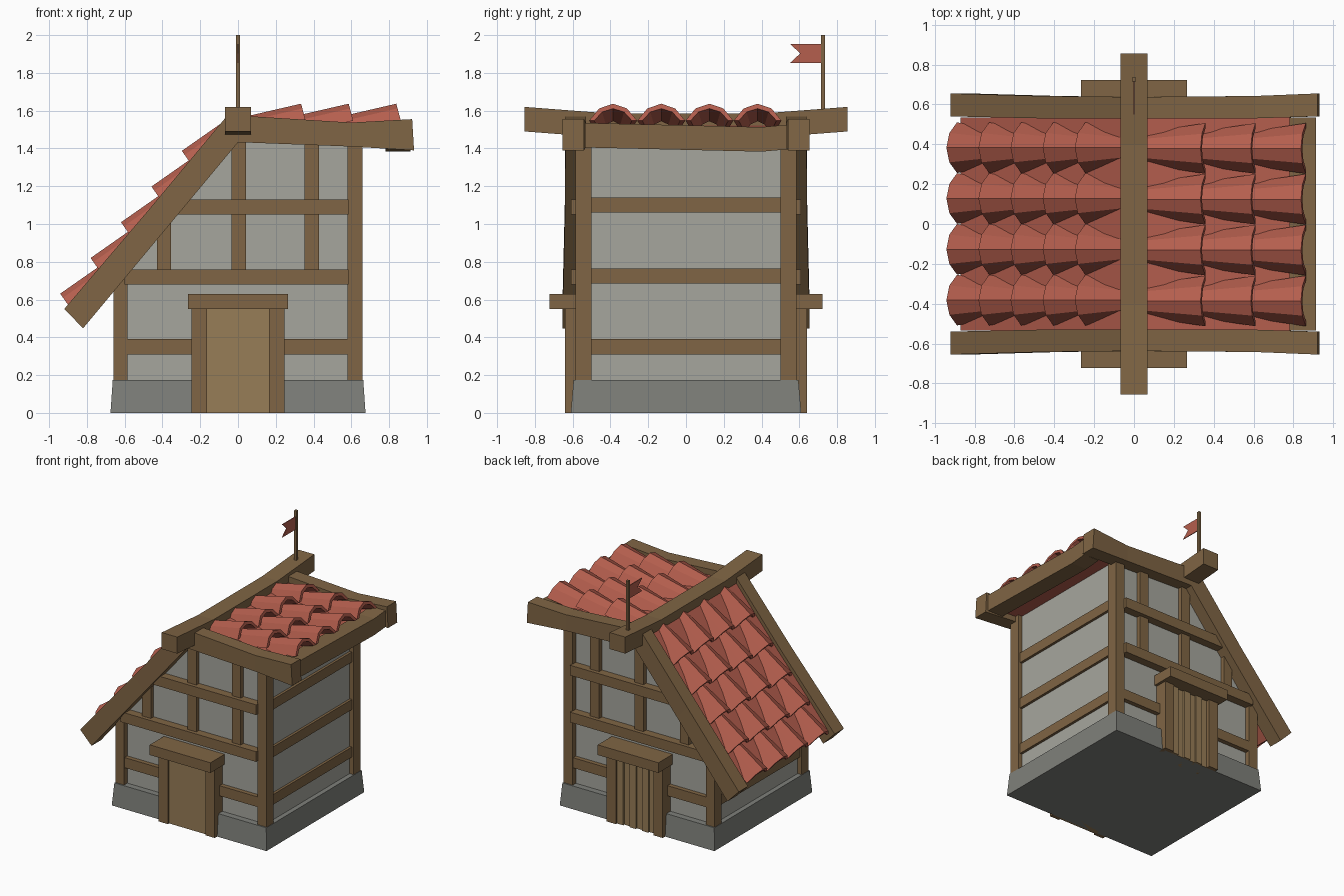
import bpy, bmesh, math

if "Cube" in bpy.data.objects:
    bpy.data.objects.remove(bpy.data.objects["Cube"])


def mat(name, rgb):
    m = bpy.data.materials.new(name)
    m.diffuse_color = (*rgb, 1)
    m.use_nodes = True
    m.node_tree.nodes["Principled BSDF"].inputs["Base Color"].default_value = m.diffuse_color
    return m


WOOD = mat("wood", (0.215, 0.13, 0.058))
DOOR = mat("door_wood", (0.31, 0.205, 0.095))
RED = mat("red_tile", (0.46, 0.112, 0.075))
PLASTER = mat("plaster", (0.38, 0.38, 0.34))
STONE = mat("stone", (0.21, 0.215, 0.195))


def loft(name, rings, material):
    """Closed solid through equal-length rings of points."""
    bm = bmesh.new()
    vs = [[bm.verts.new(p) for p in r] for r in rings]
    n = len(vs[0])
    for a, b in zip(vs, vs[1:]):
        for i in range(n):
            j = (i + 1) % n
            bm.faces.new((a[i], a[j], b[j], b[i]))
    bm.faces.new(vs[0])
    bm.faces.new(vs[-1][::-1])
    bmesh.ops.recalc_face_normals(bm, faces=bm.faces)
    me = bpy.data.meshes.new(name)
    bm.to_mesh(me)
    bm.free()
    me.materials.append(material)
    ob = bpy.data.objects.new(name, me)
    bpy.context.collection.objects.link(ob)
    return ob


def rect_y(y, x0, x1, z0, z1):
    return [(x0, y, z0), (x1, y, z0), (x1, y, z1), (x0, y, z1)]


def box(name, x0, x1, y0, y1, z0, z1, material=WOOD):
    return loft(name, [rect_y(y0, x0, x1, z0, z1), rect_y(y1, x0, x1, z0, z1)], material)


def prism(name, pts, y0, y1, material):
    """Profile in x-z, extruded along y."""
    return loft(name, [[(x, y, z) for x, z in pts] for y in (y0, y1)], material)


# Stone base, slightly tapered
loft("stone_base", [[(sx * w, sy * d, z) for sx, sy in ((-1, -1), (1, -1), (1, 1), (-1, 1))]
                    for w, d, z in ((0.675, 0.61, 0), (0.663, 0.595, 0.175))], STONE)

# Plaster walls
prism("walls", [(-0.625, 0.15), (0.625, 0.15), (0.625, 1.47), (0, 1.47), (-0.625, 0.735)],
      -0.545, 0.545, PLASTER)

# Timber frame and doorways, front (s=-1) and back (s=1)
for s, side in ((-1, "front"), (1, "back")):
    def timber(name, x0, x1, z0, z1, depth, inner=0.5, material=WOOD):
        box(f"{side}_{name}", x0, x1, s * inner, s * depth, z0, z1, material)

    timber("left_post", -0.66, -0.585, 0.17, 0.72, 0.585)
    timber("right_post", 0.58, 0.66, 0.17, 1.47, 0.585)
    timber("low_beam", -0.59, 0.585, 0.31, 0.39, 0.58)
    timber("middle_beam", -0.6, 0.585, 0.68, 0.76, 0.61)
    timber("high_beam", -0.32, 0.585, 1.05, 1.13, 0.61)
    timber("left_stud", -0.43, -0.355, 0.75, 1.02, 0.58)
    timber("centre_stud", -0.035, 0.042, 0.75, 1.47, 0.58)
    timber("right_stud", 0.352, 0.43, 0.75, 1.47, 0.58)
    timber("door_jamb_left", -0.245, -0.165, 0, 0.56, 0.64)
    timber("door_jamb_right", 0.165, 0.245, 0, 0.56, 0.64)
    timber("door_lintel", -0.265, 0.265, 0.55, 0.63, 0.722)

# Front door panel and planked back door
box("front_door", -0.165, 0.165, -0.625, -0.5, 0, 0.555, DOOR)
for i in range(6):
    x = -0.165 + i * 0.055
    box("back_door_plank", x, x + 0.055, 0.5, 0.612 + 0.014 * (i % 2), 0, 0.555, DOOR)

# Side wall beams
for z in (0.31, 0.685, 1.06):
    box("right_side_beam", 0.55, 0.645, -0.51, 0.51, z, z + 0.08)
box("left_side_beam", -0.645, -0.55, -0.51, 0.51, 0.31, 0.39)

# Roof panel under the tiles
prism("roof_panel", [(-0.87, 0.56), (-0.06, 1.525), (0.6, 1.505), (0.86, 1.51),
                     (0.86, 1.445), (0, 1.46), (-0.822, 0.522)], -0.535, 0.535, RED)

# Gable boards: (top x, top z, bottom x, bottom z, inner y, outer y)
BOARD = [(-0.92, 0.55, -0.82, 0.448, 0.54, 0.655), (-0.46, 1.09, -0.37, 0.988, 0.53, 0.642),
         (-0.06, 1.57, 0, 1.432, 0.53, 0.638), (0.07, 1.57, 0.03, 1.432, 0.53, 0.638),
         (0.6, 1.537, 0.6, 1.41, 0.53, 0.642), (0.922, 1.555, 0.932, 1.39, 0.54, 0.655)]
for s, side in ((-1, "front"), (1, "back")):
    loft(f"{side}_gable_board",
         [[(tx, s * i, tz), (tx, s * o, tz), (bx, s * o, bz), (bx, s * i, bz)]
          for tx, tz, bx, bz, i, o in BOARD], WOOD)

# Eave beam on the shallow side
loft("eave_beam", [rect_y(y, 0.78, 0.912, z, z + 0.13)
                   for y, z in ((-0.535, 1.405), (0.4, 1.383), (0.535, 1.395))], WOOD)

# Sagging ridge beam
loft("ridge_beam", [rect_y(y, -0.068, 0.068, z, z + 0.13)
                    for y, z in ((-0.855, 1.49), (-0.4, 1.455), (0.4, 1.455), (0.855, 1.49))], WOOD)


# Arched roof tiles, tapering up the slope
def tile(name, bx, bz, yc, up, tilt_end, length):
    arch = [(-1, 0), (-0.58, 0.72), (0, 1), (0.58, 0.72), (1, 0)]
    rings = []
    for u, ws in ((0, 1.0), (length, 0.66)):
        section = [(a * 0.127 * ws, b * 0.093) for a, b in arch]
        section += [(a * 0.1 * ws, b * 0.066) for a, b in arch[::-1]]
        rings.append([(bx + up[0] * u + tilt_end[0] * v, yc + w, bz + up[1] * u + tilt_end[1] * v)
                      for w, v in section])
    loft(name, rings, RED)


def direction(deg):
    return math.cos(math.radians(deg)), math.sin(math.radians(deg))


for col in range(4):
    y = -0.382 + col * 0.255
    for row in range(5):
        tile("steep_tile", -0.888 + row * 0.161, 0.555 + row * 0.189, y,
             direction(35), direction(125), 0.28)
    for row in range(3):
        tile("shallow_tile", 0.862 - row * 0.252, 1.547, y - 0.004,
             direction(180 + 13), direction(180 - 75), 0.295)

# Flag pole and swallow-tailed flag
box("flag_pole", -0.01, 0.01, 0.715, 0.735, 1.55, 2.0)
flag = [(0.72, 1.852), (0.55, 1.852), (0.605, 1.903), (0.55, 1.954), (0.72, 1.954)]
loft("flag", [[(x, y, z) for y, z in flag] for x in (-0.003, 0.003)], RED)
